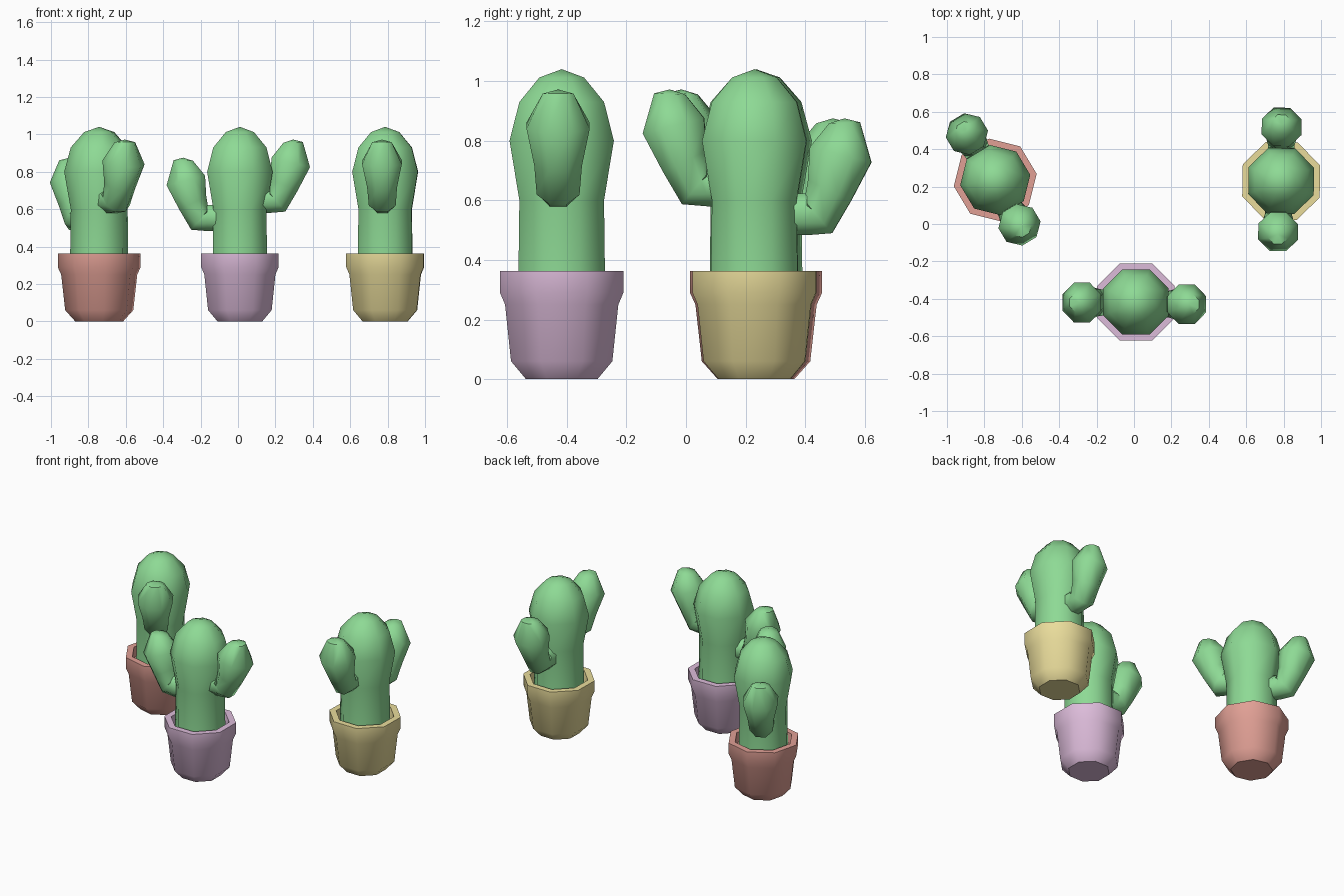
import bpy, bmesh, math
from mathutils import Vector, Matrix

if "Cube" in bpy.data.objects:
    bpy.data.objects.remove(bpy.data.objects["Cube"])

SIDES = 8
K = 1 / math.cos(math.pi / SIDES)      # flat-to-flat half width -> corner radius


def material(name, rgb):
    m = bpy.data.materials.new(name)
    m.diffuse_color = (*rgb, 1)
    m.use_nodes = True
    m.node_tree.nodes["Principled BSDF"].inputs["Base Color"].default_value = m.diffuse_color
    return m


def skin(name, rings, mat, place, mirror=False, tip=None):
    """Loft octagonal rings (x, z, half width, heading in degrees) with closed ends."""
    bm = bmesh.new()
    loops = []
    for x, z, r, deg in rings:
        a = math.radians(deg)
        side = Vector((math.sin(a), 0, -math.cos(a)))
        loop = []
        for i in range(SIDES):
            t = (i + 0.5) * 2 * math.pi / SIDES
            p = Vector((x, 0, z)) + r * K * (side * math.cos(t) + Vector((0, math.sin(t), 0)))
            loop.append(bm.verts.new(p))
        loops.append(loop)
    for a, b in zip(loops, loops[1:]):
        for i in range(SIDES):
            j = (i + 1) % SIDES
            bm.faces.new((a[i], a[j], b[j], b[i]))
    bm.faces.new(loops[0][::-1])
    if tip:
        top = bm.verts.new((tip[0], 0, tip[1]))
        for i in range(SIDES):
            bm.faces.new((loops[-1][i], loops[-1][(i + 1) % SIDES], top))
    else:
        bm.faces.new(loops[-1])
    if mirror:
        bmesh.ops.scale(bm, vec=(-1, 1, 1), verts=bm.verts)
    bmesh.ops.recalc_face_normals(bm, faces=bm.faces)
    me = bpy.data.meshes.new(name)
    bm.to_mesh(me)
    bm.free()
    me.materials.append(mat)
    ob = bpy.data.objects.new(name, me)
    ob.matrix_world = place
    bpy.context.collection.objects.link(ob)
    bpy.ops.object.select_all(action='DESELECT')
    ob.select_set(True)
    bpy.context.view_layer.objects.active = ob
    bpy.ops.object.shade_smooth_by_angle(angle=math.radians(50))
    return ob


# profiles: (half width, z)
POT = [(0.12, 0), (0.17, 0.06), (0.19, 0.25), (0.207, 0.29), (0.207, 0.363),
       (0.168, 0.363), (0.16, 0.30)]
BODY = [(0.145, 0.28), (0.145, 0.36), (0.142, 0.6), (0.175, 0.8), (0.142, 0.93), (0.075, 1.012)]
# arm rings: x, z, half width, heading
ARM = [(0.09, 0.65, 0.07, 0), (0.16, 0.65, 0.07, 0), (0.197, 0.642, 0.072, 40),
       (0.235, 0.73, 0.08, 65), (0.272, 0.85, 0.106, 76), (0.285, 0.957, 0.052, 92)]

green = material("cactus_green", (0.27, 0.70, 0.30))


def cactus(label, x, y, deg, rgb):
    place = Matrix.Translation((x, y, 0)) @ Matrix.Rotation(math.radians(deg), 4, 'Z')
    skin(label + "_pot", [(0, z, r, 90) for r, z in POT], material(label + "_clay", rgb), place)
    skin(label + "_stem", [(0, z, r, 90) for r, z in BODY], green, place, tip=(0, 1.04))
    shift = place @ Matrix.Translation((0, -0.012, 0))
    skin(label + "_high_arm", ARM, green, shift, tip=(0.285, 0.972))
    low = place @ Matrix.Translation((-0.017, -0.003, -0.097))
    skin(label + "_low_arm", ARM, green, low, mirror=True, tip=(0.285, 0.972))


cactus("pink", 0.01, -0.417, 0, (0.72, 0.50, 0.70))
cactus("yellow", 0.787, 0.23, -91, (0.82, 0.72, 0.33))
cactus("red", -0.742, 0.235, -59, (0.75, 0.35, 0.30))
